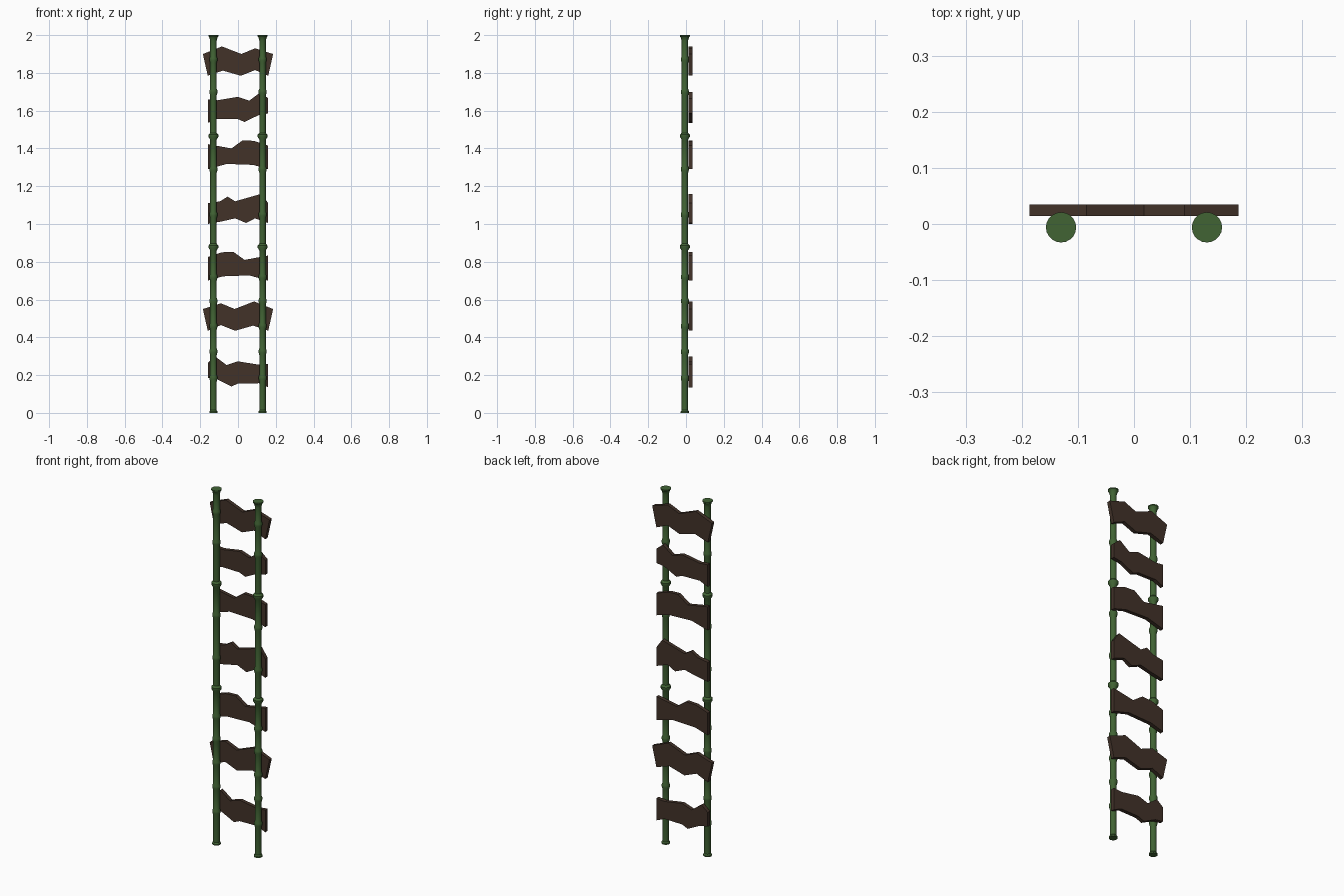
import bpy, bmesh, math

if "Cube" in bpy.data.objects:
    bpy.data.objects.remove(bpy.data.objects["Cube"])


def material(name, rgb):
    m = bpy.data.materials.new(name)
    m.diffuse_color = (*rgb, 1)
    m.use_nodes = True
    m.node_tree.nodes["Principled BSDF"].inputs["Base Color"].default_value = m.diffuse_color
    return m


GREEN = material("bamboo_green", (0.052, 0.125, 0.034))
BROWN = material("dark_wood", (0.054, 0.032, 0.022))


def finish(name, bm, mat):
    bmesh.ops.recalc_face_normals(bm, faces=bm.faces)
    me = bpy.data.meshes.new(name)
    bm.to_mesh(me)
    bm.free()
    me.materials.append(mat)
    ob = bpy.data.objects.new(name, me)
    bpy.context.collection.objects.link(ob)
    return ob


# Bamboo pole: radius profile with a raised ring at every node, some larger
BODY, RING, BIG = 0.017, 0.022, 0.027
small = [0.185, 0.325, 0.46, 0.593, 0.72, 1.05, 1.29, 1.70, 1.872]
big = [0.88, 1.467]
profile = [(0, RING), (0.007, RING), (0.014, BODY)]
for z in sorted(small + big):
    r = BIG if z in big else RING
    profile += [(z - .02, BODY), (z - .006, r - .001), (z + .006, r - .001), (z + .016, BODY)]
profile += [(1.97, BODY), (1.988, RING), (1.994, BIG), (2, BIG)]


def pole(name, x, sides=20):
    bm = bmesh.new()
    rings = []
    for z, r in profile:
        angles = [2 * math.pi * i / sides for i in range(sides)]
        rings.append([bm.verts.new((x + r * math.cos(a), -0.006 + r * math.sin(a), z)) for a in angles])
    for a, b in zip(rings, rings[1:]):
        for i in range(sides):
            j = (i + 1) % sides
            bm.faces.new((a[i], a[j], b[j], b[i]))
    bm.faces.new(rings[0])
    bm.faces.new(rings[-1])
    ob = finish(name, bm, GREEN)
    bpy.context.view_layer.objects.active = ob
    ob.select_set(True)
    bpy.ops.object.shade_smooth_by_angle(angle=math.radians(35))
    ob.select_set(False)


pole("left_pole", -0.13)
pole("right_pole", 0.13)


# Rough-cut rung: outline (x, height) in centimetres, optionally turned around, then given depth
def rung(name, outline, z, flip=1):
    bm = bmesh.new()
    face = bm.faces.new([bm.verts.new((flip * x / 100, 0.014, z + h / 100)) for x, h in outline])
    ext = bmesh.ops.extrude_face_region(bm, geom=[face])["geom"]
    for v in ext:
        if isinstance(v, bmesh.types.BMVert):
            v.co.y = 0.035
    finish(name, bm, BROWN)


# Four plank shapes, reused with a half turn
FLARED = [(-18.6, 11.5), (-8.5, 15.5), (1.8, 11.5), (9, 14.5), (18.6, 11.5),
          (16, 0), (9, 3), (1.5, 0), (-8, 2.7), (-16, 0)]
WAVY = [(-16, 12.5), (-8.5, 15), (-2.5, 15.3), (3.5, 11), (16, 13.3),
        (16, 0), (6, 2.8), (-8, 2.3), (-16, 0)]
NOTCHED = [(-16, 13), (-12, 16.3), (-6, 11.8), (0, 13.8), (11, 12), (16, 12.5),
           (16, 0), (11, 2.2), (0, 2), (-3.5, .5), (-11, 4.2), (-16, 5)]
JAGGED = [(-16, 11), (-9.5, 12), (-5.5, 14.5), (-1.5, 12), (12.5, 16), (16, 11),
          (16, .5), (9, 3), (4.3, .5), (-1.5, 3), (-8, 1.5), (-16, 0)]

rung("rung_1", NOTCHED, 0.135)
rung("rung_2", FLARED, 0.435, -1)
rung("rung_3", WAVY, 0.70)
rung("rung_4", JAGGED, 1.00)
rung("rung_5", WAVY, 1.29, -1)
rung("rung_6", NOTCHED, 1.535, -1)
rung("rung_7", FLARED, 1.785)
